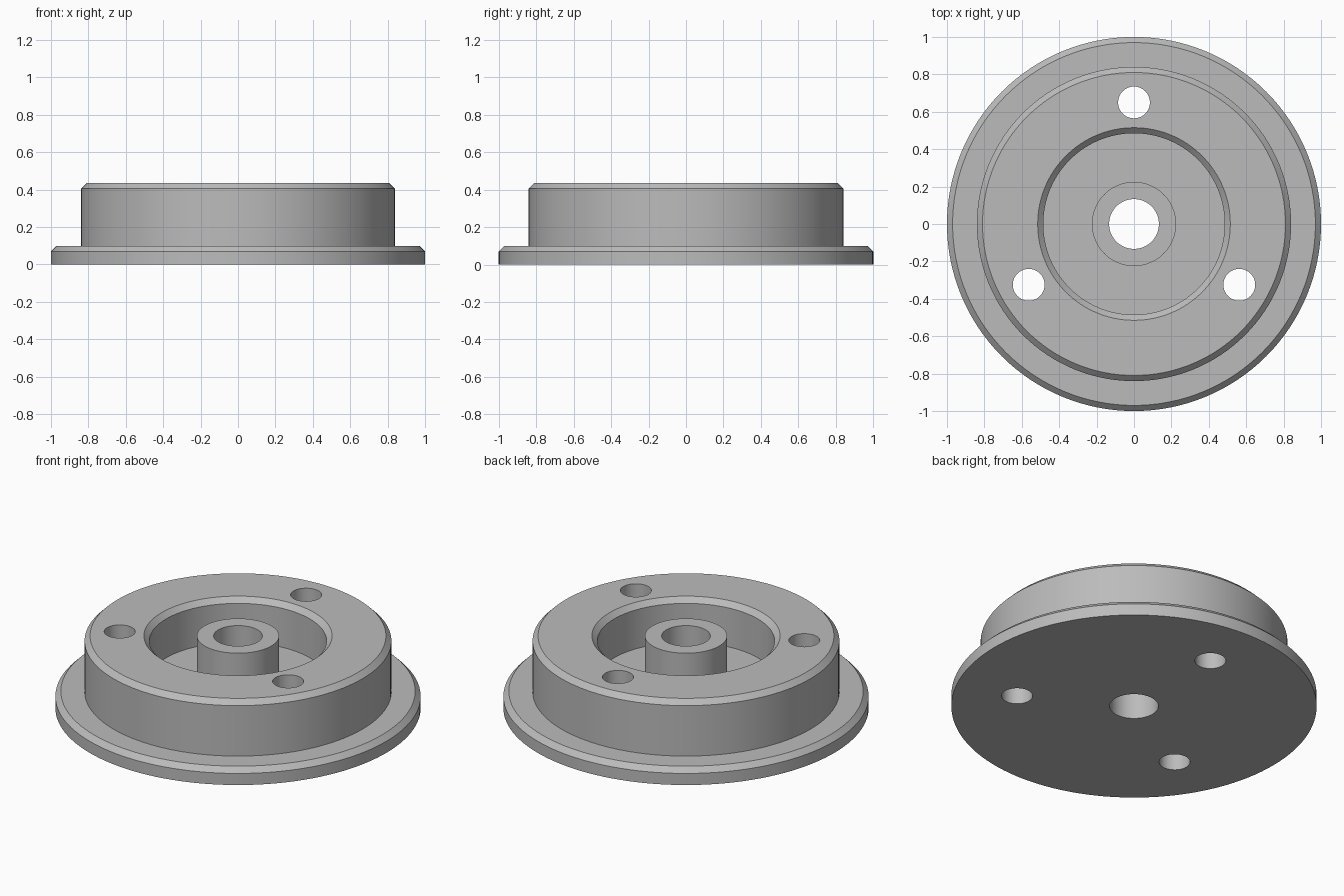
import bpy
import bmesh
import math
from mathutils import Matrix

SEGMENTS = 128
HEIGHT, FLANGE_TOP, POCKET_FLOOR = 0.435, 0.10, 0.17
BODY_R, POCKET_R, HUB_R, BORE_R = 0.84, 0.485, 0.225, 0.133
HOLE_R, HOLE_RING_R = 0.085, 0.65
CHAMFER = 0.03

cube = bpy.data.objects.get("Cube")
if cube:
    bpy.data.objects.remove(cube, do_unlink=True)


def make_material(name, rgb):
    mat = bpy.data.materials.new(name)
    mat.use_nodes = True
    colour = (*rgb, 1.0)
    mat.diffuse_color = colour
    mat.node_tree.nodes["Principled BSDF"].inputs["Base Color"].default_value = colour
    return mat


def add_object(name, bm):
    mesh = bpy.data.meshes.new(name)
    bm.to_mesh(mesh)
    bm.free()
    obj = bpy.data.objects.new(name, mesh)
    bpy.context.collection.objects.link(obj)
    return obj


def lathe(name, profile):
    """Revolve a closed (radius, z) profile around the z axis."""
    bm = bmesh.new()
    verts = [bm.verts.new((r, 0, z)) for r, z in profile]
    edges = [bm.edges.new((v, verts[(i + 1) % len(verts)])) for i, v in enumerate(verts)]
    bmesh.ops.spin(bm, geom=verts + edges, cent=(0, 0, 0), axis=(0, 0, 1),
                   angle=math.tau, steps=SEGMENTS, use_merge=True)
    bmesh.ops.remove_doubles(bm, verts=bm.verts, dist=1e-5)
    bmesh.ops.recalc_face_normals(bm, faces=bm.faces)
    return add_object(name, bm)


# Stepped flange with an annular pocket around a bored hub
flange = lathe("flanged_hub", [
    (BORE_R, 0), (1, 0), (1, FLANGE_TOP - CHAMFER), (1 - CHAMFER, FLANGE_TOP),
    (BODY_R, FLANGE_TOP), (BODY_R, HEIGHT - CHAMFER), (BODY_R - CHAMFER, HEIGHT),
    (POCKET_R + CHAMFER, HEIGHT), (POCKET_R, HEIGHT - CHAMFER), (POCKET_R, POCKET_FLOOR),
    (HUB_R, POCKET_FLOOR), (HUB_R, HEIGHT), (BORE_R, HEIGHT),
])
flange.data.materials.append(make_material("grey metal", (0.5, 0.5, 0.5)))

# Three through bolt holes
bm = bmesh.new()
for i in range(3):
    angle = math.pi / 2 + i * math.tau / 3
    place = Matrix.Translation((HOLE_RING_R * math.cos(angle),
                                HOLE_RING_R * math.sin(angle), HEIGHT / 2))
    bmesh.ops.create_cone(bm, cap_ends=True, segments=48, radius1=HOLE_R,
                          radius2=HOLE_R, depth=1, matrix=place)
drills = add_object("bolt_hole_cutters", bm)
drills.hide_render = True

bpy.ops.object.select_all(action="DESELECT")
flange.select_set(True)
bpy.context.view_layer.objects.active = flange
cut = flange.modifiers.new("bolt_holes", "BOOLEAN")
cut.operation = "DIFFERENCE"
cut.solver = "EXACT"
cut.object = drills
bpy.ops.object.modifier_apply(modifier=cut.name)
bpy.data.objects.remove(drills, do_unlink=True)
bpy.ops.object.shade_smooth_by_angle(angle=math.radians(25))
